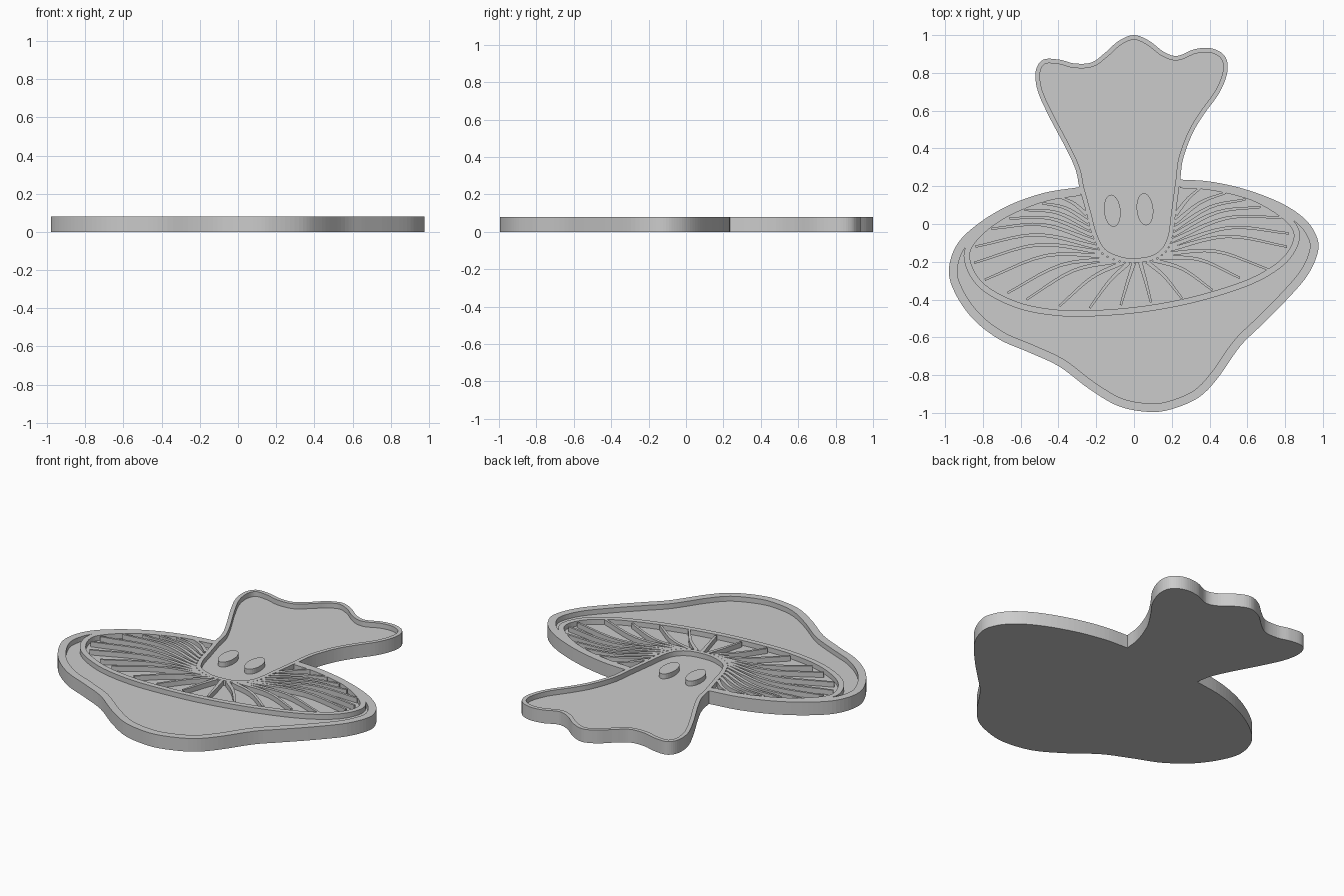
import bpy
import bmesh
import math
from mathutils import Vector

FLOOR, TOP = 0.05, 0.08

cube = bpy.data.objects.get("Cube")
if cube:
    bpy.data.objects.remove(cube, do_unlink=True)

grey = bpy.data.materials.new("plain grey")
grey.use_nodes = True
colour = (0.6, 0.6, 0.6, 1)
grey.diffuse_color = colour
grey.node_tree.nodes["Principled BSDF"].inputs["Base Color"].default_value = colour


def smooth(points, steps=6):
    """Smooth open path through the points."""
    p = [Vector(q) for q in points]
    p = [p[0] * 2 - p[1]] + p + [p[-1] * 2 - p[-2]]
    path = []
    for a, b, c, d in zip(p, p[1:], p[2:], p[3:]):
        for i in range(steps):
            t = i / steps
            path.append(b + (c - a) * t / 2 + (a * 2 - b * 5 + c * 4 - d) * t**2 / 2
                        + (b * 3 - a - c * 3 + d) * t**3 / 2)
    return path + [p[-2]]


def shift(path, distances, closed=False):
    """Move each path point to the right of its direction of travel."""
    n = len(path)
    moved = []
    for i, point in enumerate(path):
        if closed:
            ahead, behind = path[(i + 1) % n], path[i - 1]
        else:
            ahead, behind = path[min(i + 1, n - 1)], path[max(i - 1, 0)]
        d = (ahead - behind).normalized()
        moved.append(point + Vector((d.y, -d.x)) * distances[i])
    return moved


def solid(name, polygons, low, high):
    """Extrude flat polygons from one height to another."""
    bm = bmesh.new()
    for polygon in polygons:
        bm.faces.new([bm.verts.new((p.x, p.y, low)) for p in polygon])
    bmesh.ops.remove_doubles(bm, verts=bm.verts, dist=1e-5)
    made = bmesh.ops.extrude_face_region(bm, geom=bm.faces[:])["geom"]
    lifted = [g for g in made if isinstance(g, bmesh.types.BMVert)]
    bmesh.ops.translate(bm, verts=lifted, vec=(0, 0, high - low))
    bmesh.ops.recalc_face_normals(bm, faces=bm.faces)
    mesh = bpy.data.meshes.new(name)
    bm.to_mesh(mesh)
    bm.free()
    mesh.materials.append(grey)
    bpy.context.collection.objects.link(bpy.data.objects.new(name, mesh))


def ridge(name, left, right, closed=False):
    """Raised band between two matching paths."""
    rows = list(zip(left, right))
    pairs = list(zip(rows, rows[1:] + rows[:1])) if closed else list(zip(rows, rows[1:]))
    solid(name, [(a[0], b[0], b[1], a[1]) for a, b in pairs], FLOOR, TOP)


# Outlines, running clockwise
cap = smooth([
    (.245, .235), (.4, .225), (.585, .185), (.77, .115), (.895, .035), (.96, -.05),
    (.975, -.14), (.92, -.27), (.8, -.41), (.665, -.545), (.56, -.65), (.44, -.82),
    (.34, -.92), (.2, -.98), (.08, -.995), (-.08, -.965), (-.235, -.875),
    (-.395, -.755), (-.555, -.68), (-.715, -.61), (-.855, -.5), (-.95, -.36),
    (-.98, -.24), (-.935, -.105), (-.82, .005), (-.66, .1), (-.475, .165), (-.29, .195)])
stem_upper = smooth([
    (-.29, .195), (-.31, .29), (-.36, .4), (-.45, .57), (-.51, .705), (-.52, .81),
    (-.48, .87), (-.395, .87), (-.315, .85), (-.225, .855), (-.155, .905), (-.08, .97),
    (0, 1), (.08, .97), (.16, .91), (.23, .89), (.32, .925), (.41, .93), (.48, .89),
    (.495, .81), (.455, .7), (.37, .58), (.31, .48), (.26, .345), (.245, .235)])
stem_lower = smooth([
    (.245, .235), (.22, .05), (.205, -.06), (.17, -.14), (.1, -.19), (0, -.205),
    (-.08, -.195), (-.17, -.15), (-.22, -.06), (-.25, .05), (-.29, .195)])

# Base plate
solid("base_plate", [cap[:-1] + stem_upper[:-1]], 0, FLOOR)

# Raised borders of the cap and stem
ridge("cap_rim", cap, shift(cap, [.045] * len(cap)))
stem = stem_upper[:-1] + stem_lower[:-1]
ridge("stem_rim", stem, shift(stem, [.024] * len(stem), True), True)

# Raised ring round the gills
gill_edge = smooth([
    (-.27, .16), (-.5, .11), (-.71, .015), (-.845, -.105), (-.865, -.2), (-.79, -.32),
    (-.61, -.415), (-.395, -.455), (-.18, -.455), (.08, -.43), (.35, -.375),
    (.61, -.29), (.77, -.195), (.84, -.095), (.83, -.015), (.72, .075), (.56, .15),
    (.4, .185), (.24, .2)])
ridge("gill_ring", gill_edge, shift(gill_edge, [.032] * len(gill_edge)))

# Curved gills fanning out from the foot of the stem
tips = [
    (.35, .19), (.485, .165), (.59, .13), (.67, .09), (.78, .035), (.82, -.05),
    (.81, -.12), (.71, -.24), (.56, -.285), (.415, -.35), (.255, -.395), (.09, -.415),
    (-.07, -.43), (-.235, -.445), (-.395, -.435), (-.57, -.4), (-.67, -.365),
    (-.79, -.295), (-.845, -.205), (-.84, -.12), (-.755, -.025), (-.66, .03),
    (-.58, .075), (-.485, .11), (-.385, .14)]
for i, tip in enumerate(tips):
    end = Vector(tip)
    start = stem_lower[6 + 2 * i]
    middle = (start + end) / 2 + Vector((0, .1 * abs(end.x - start.x)))
    path = smooth([start, middle, end], 5)
    half = [.011 - .005 * k / (len(path) - 1) for k in range(len(path))]
    ridge(f"gill_{i + 1}", shift(path, [-h for h in half]), shift(path, half))

# Raised oval eyes
for name, x, y in (("right_eye", -.115, .07), ("left_eye", .058, .078)):
    oval = []
    for k in range(32):
        a = math.tau * k / 32
        oval.append(Vector((x + .044 * math.cos(a) - .006 * math.sin(a),
                            y + .085 * math.sin(a))))
    solid(name, [oval], FLOOR, TOP)
